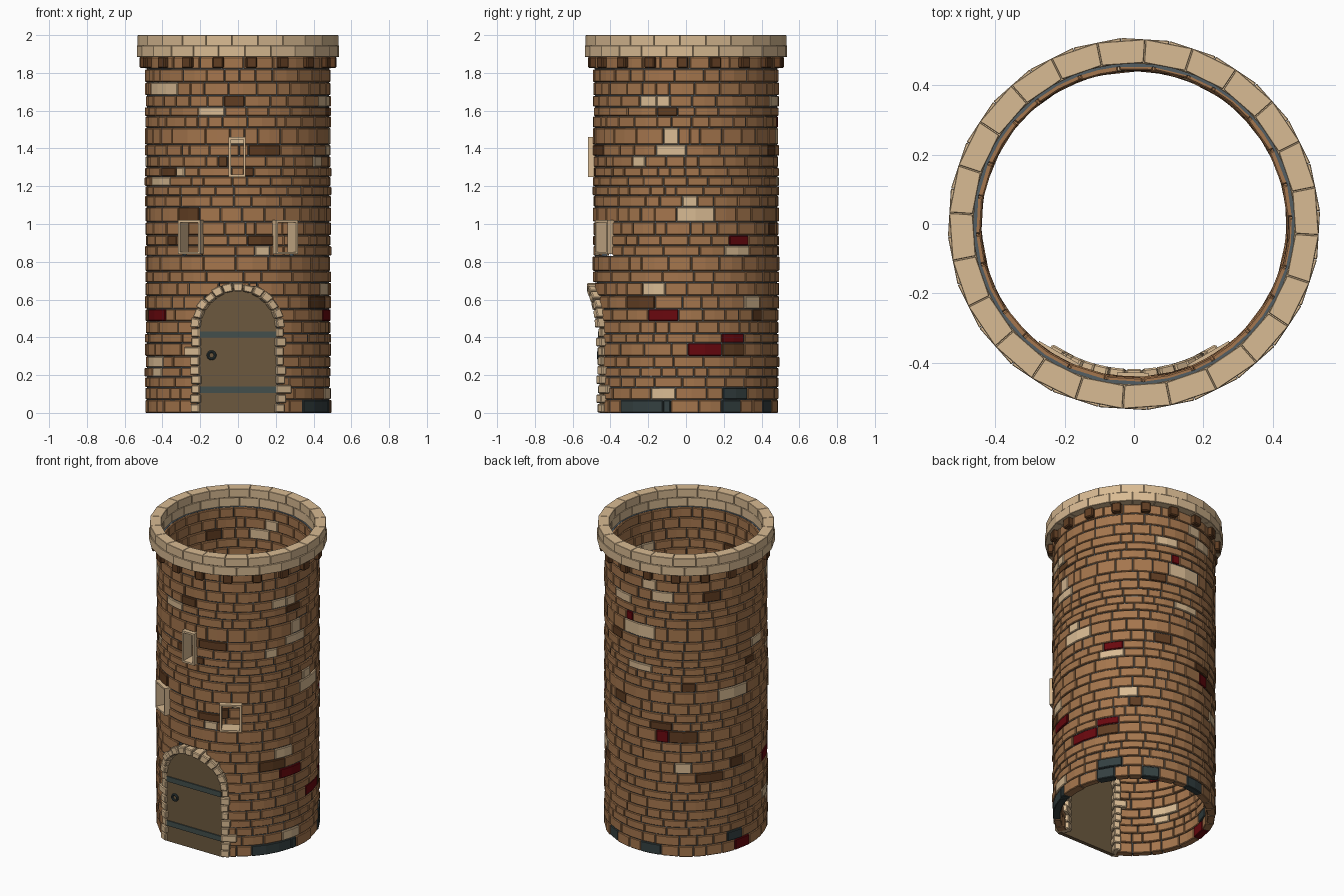
import bpy, bmesh, math, random
from math import sin, cos, radians, degrees, asin, pi
from mathutils import Matrix, Vector

random.seed(7)
if "Cube" in bpy.data.objects:
    bpy.data.objects.remove(bpy.data.objects["Cube"])


def material(name, *rgb):
    lin = [((c / 255 + 0.055) / 1.055) ** 2.4 for c in rgb] + [1]
    m = bpy.data.materials.new(name)
    m.use_nodes = True
    m.diffuse_color = lin
    bsdf = m.node_tree.nodes["Principled BSDF"]
    bsdf.inputs["Base Color"].default_value = lin
    bsdf.inputs["Roughness"].default_value = 0.9
    return m


brown = material("brown brick", 165, 118, 77)
dark = material("dark brown brick", 96, 61, 34)
tan = material("tan stone", 217, 187, 147)
red = material("dark red brick", 105, 8, 14)
slate = material("slate brick", 52, 64, 65)
mortar = material("grey mortar", 84, 94, 100)
wood = material("door wood", 108, 89, 63)
iron = material("door iron", 66, 78, 76)
BRICKS = [brown, dark, tan, red, slate]
BROWN, DARK, TAN, RED, SLATE = range(5)


def finish(name, bm, mats, bevel=0):
    bmesh.ops.recalc_face_normals(bm, faces=bm.faces)
    mesh = bpy.data.meshes.new(name)
    bm.to_mesh(mesh)
    bm.free()
    for m in mats:
        mesh.materials.append(m)
    ob = bpy.data.objects.new(name, mesh)
    bpy.context.scene.collection.objects.link(ob)
    if bevel:
        mod = ob.modifiers.new("Bevel", "BEVEL")
        mod.width, mod.segments = bevel, 1
        mod.limit_method, mod.angle_limit = "ANGLE", radians(40)


def loft(bm, sections, r0, r1, mat=0):
    """Solid on the cylinder; each section is a pair of (degrees, z) points."""
    def at(a, z, r):
        return bm.verts.new((r * sin(radians(a)), -r * cos(radians(a)), z))
    rings = [[at(*p, r0), at(*p, r1), at(*q, r1), at(*q, r0)] for p, q in sections]
    faces = [bm.faces.new(rings[0]), bm.faces.new(rings[-1])]
    for a, b in zip(rings, rings[1:]):
        for i in range(4):
            j = (i + 1) % 4
            faces.append(bm.faces.new((a[i], a[j], b[j], b[i])))
    for f in faces:
        f.material_index = mat


def arc(bm, a0, a1, z0, z1, r0, r1, mat=0):
    n = max(1, math.ceil((a1 - a0) / 14))
    steps = [a0 + (a1 - a0) * i / n for i in range(n + 1)]
    loft(bm, [((a, z0), (a, z1)) for a in steps], r0, r1, mat)


def box(bm, centre, size, matrix):
    m = matrix @ Matrix.Translation(centre) @ Matrix.Diagonal(Vector(size).to_4d())
    bmesh.ops.create_cube(bm, size=1, matrix=m)


# Course heights, bottom to top
ROWS = [0, .07, .135, .19, .24, .3, .37, .42, .485, .55, .62, .69, .75, .83, .885,
        .94, 1.01, 1.09, 1.15, 1.2, 1.25, 1.3, 1.36, 1.42, 1.51, 1.57, 1.62, 1.68,
        1.75, 1.82, 1.886]
R = 0.49

# Accent bricks: sideways position, height, width
FRONT = {
    TAN: [(-.39, 1.71, .14), (-.14, 1.6, .14), (-.41, 1.23, .1), (.13, .86, .08),
          (-.44, .27, .09), (.42, 1.33, .04), (-.43, .21, .05), (-.31, 1.28, .05)],
    DARK: [(-.02, 1.65, .11), (.14, 1.39, .17), (-.37, 1.28, .08), (-.08, 1.33, .05),
           (-.26, 1.05, .11), (.12, .91, .14), (-.35, .91, .05), (.06, 1.28, .05),
           (.42, .58, .08)],
    RED: [(-.43, .52, .09)],
    SLATE: [(.41, .03, .13)],
}
SIDE = {
    TAN: [(-.2, 1.65, .09), (-.12, 1.65, .07), (-.08, 1.46, .08), (-.08, 1.39, .16),
          (.02, 1.11, .08), (.05, 1.05, .2), (-.17, .66, .12), (-.12, .1, .13),
          (.27, .86, .13), (.35, .58, .08), (-.25, 1.33, .05)],
    DARK: [(-.1, 1.6, .11), (-.24, .58, .15), (.25, .34, .12), (.38, .52, .05),
           (.45, 1.39, .04)],
    RED: [(-.12, .52, .16), (.1, .34, .18), (.25, .39, .12), (.28, .91, .1)],
    SLATE: [(-.21, .03, .26), (.24, .03, .1), (.26, .1, .13), (.43, .03, .05)],
}
# Rear accents: angle, height, width in degrees
REAR = {
    TAN: [(188, 1.77, 11), (198, 1.7, 16), (179, 1.46, 27), (180, 1.23, 20),
          (276, 1.32, 14), (251, 1.05, 25), (213, .59, 12), (164, 1.65, 17)],
    DARK: [(234, 1.7, 13), (217, 1.12, 10), (232, .52, 20), (254, .58, 12),
           (213, .79, 21), (197, .86, 16), (161, .97, 13), (267, 1.23, 10)],
    RED: [(171, 1.54, 6), (198, .79, 9), (259, .03, 14)],
    SLATE: [(189, .03, 16), (252, .1, 13)],
}
# Windows: angle, bottom, top, width
WINDOWS = [(-.5, 1.25, 1.46, .09), (-30, .84, 1.02, .135), (30, .84, 1.02, .135)]
ARCH_Z, ARCH_R = 0.45, 0.22


def on_wall(x):
    return degrees(asin(max(-1, min(1, x / R))))


def accents(z0, z1):
    for table, turn in ((FRONT, 0), (SIDE, 90), (REAR, None)):
        for mat, items in table.items():
            for x, z, w in items:
                if z0 < z < z1:
                    if turn is None:
                        yield x - w / 2, x + w / 2, mat, z0
                    else:
                        yield on_wall(x - w / 2) + turn, on_wall(x + w / 2) + turn, mat, z0


def openings(z0, z1):
    rise = max(0, (z0 + z1) / 2 - 0.01 - ARCH_Z)
    if rise < ARCH_R:
        half = on_wall(math.sqrt(ARCH_R ** 2 - rise ** 2))
        yield -half, half, None, z1
    for a, low, high, w in WINDOWS:
        if z1 > low + 0.02 and z0 < high - 0.02:
            half = on_wall(w / 2) - 0.8
            yield a - half, a + half, None, high - 0.005


# Brick wall with its mortar core
bricks, core = bmesh.new(), bmesh.new()


def brick(a0, a1, z0, z1, mat):
    gap = 0.22
    push = random.uniform(-.003, .004)
    arc(bricks, a0 + gap, a1 - gap, z0 + (.002 if z0 else 0), z1 - .002,
        0.443 - push, 0.491 + push, mat)
    arc(core, a0, a1, z0 + (0 if z0 else .003), z1, 0.455, 0.483)


def fill(a0, a1, z0, z1):
    """Plain bricks of uneven length between two angles."""
    if a1 - a0 < 0.8:
        return
    n = max(1, round((a1 - a0) / random.uniform(11, 16)))
    weights = [random.uniform(.55, 1.45) for _ in range(n)]
    per_weight = (a1 - a0) / sum(weights)
    for w in weights:
        brick(a0, a0 + w * per_weight, z0, z1, BROWN)
        a0 += w * per_weight


for z0, z1 in zip(ROWS, ROWS[1:]):
    # Each course starts on the plain left side, between the front and rear accents
    start = cursor = -76 + random.uniform(-4, 4)
    cuts = sorted([*openings(z0, z1), *accents(z0, z1)], key=lambda c: c[0])
    for lo, hi, mat, base in cuts:
        lo = max(lo, cursor)
        if hi - lo < 1:
            continue
        fill(cursor, lo, z0, z1)
        if mat is not None:
            brick(lo, hi, z0, z1, mat)
        elif z1 - base > 0.02:
            brick(lo, hi, base, z1, BROWN)
        cursor = hi
    fill(cursor, start + 360, z0, z1)
finish("wall_bricks", bricks, BRICKS, 0.006)
finish("wall_mortar", core, [mortar])

# Two stone rings around the top
cap = bmesh.new()
COUNT = 24
for z0, z1, shift, r1 in ((1.885, 1.944, 0, .537), (1.944, 2, .5, .533)):
    for i in range(COUNT):
        a = (i + shift) * 360 / COUNT + 4
        loft(cap, [((t, z0), (t, z1)) for t in (a + .08, a + 360 / COUNT - .08)], .465, r1)
finish("top_ring", cap, [tan], 0.002)

# Brackets under the rings
brackets = bmesh.new()
for i in range(18):
    a = i * 20 + 8
    arc(brackets, a - 3.2, a + 3.2, 1.825, 1.886, 0.48, 0.521)
finish("brackets", brackets, [dark], 0.006)

# Door surround: stacked side stones and arch stones
stones = bmesh.new()
for side in (-1, 1):
    for i in range(9):
        z = i * ARCH_Z / 9
        long = i == (6 if side < 0 else 2)
        outer = 0.275 if long else random.uniform(.232, .245)
        inner = random.uniform(.19, .2)
        loft(stones, [[(on_wall(side * u), z + h) for h in (0.002, .048)]
                      for u in (inner, outer)], 0.418, random.uniform(.508, .52))
N = 13
for i in range(N):
    pair = [pi * (i + t) / N for t in (.04, .96)]
    rim = random.uniform(.232, .242)
    loft(stones, [[(on_wall(r * cos(t)), ARCH_Z + r * sin(t)) for r in (.195, rim)]
                  for t in pair], 0.418, random.uniform(.52, .53))
finish("door_surround", stones, [tan], 0.005)

# Arched door with straps and a ring handle
door = bmesh.new()
outline = [(-.212, 0)] + [(-.212 * cos(pi * i / 16), ARCH_Z + .212 * sin(pi * i / 16))
                          for i in range(17)] + [(.212, 0)]
face = door.faces.new([door.verts.new((x, -.458, z)) for x, z in outline])
back = bmesh.ops.extrude_face_region(door, geom=[face])
bmesh.ops.translate(door, vec=(0, .025, 0),
                    verts=[v for v in back["geom"] if isinstance(v, bmesh.types.BMVert)])
finish("door", door, [wood])

straps = bmesh.new()
for z in (.122, .415):
    box(straps, (0, -.459, z), (.4, .012, .034), Matrix())
finish("door_straps", straps, [iron])

bpy.ops.mesh.primitive_torus_add(major_radius=.019, minor_radius=.007, major_segments=16,
                                 minor_segments=8, location=(-.14, -.463, .305),
                                 rotation=(pi / 2, 0, 0))
handle = bpy.context.object
handle.name = "door_handle"
handle.data.materials.append(slate)
bpy.ops.object.shade_smooth_by_angle()

# Stone window frames running through the wall
frames = bmesh.new()
T = 0.012
for a, low, high, w in WINDOWS:
    turn = Matrix.Rotation(radians(a), 4, "Z")
    for s in (-1, 1):
        box(frames, (s * (w - T) / 2, -.473, (low + high) / 2), (T, .09, high - low), turn)
    for z in (low + T / 2, high - T / 2):
        box(frames, (0, -.473, z), (w - 2 * T, .09, T), turn)
finish("window_frames", frames, [tan])
